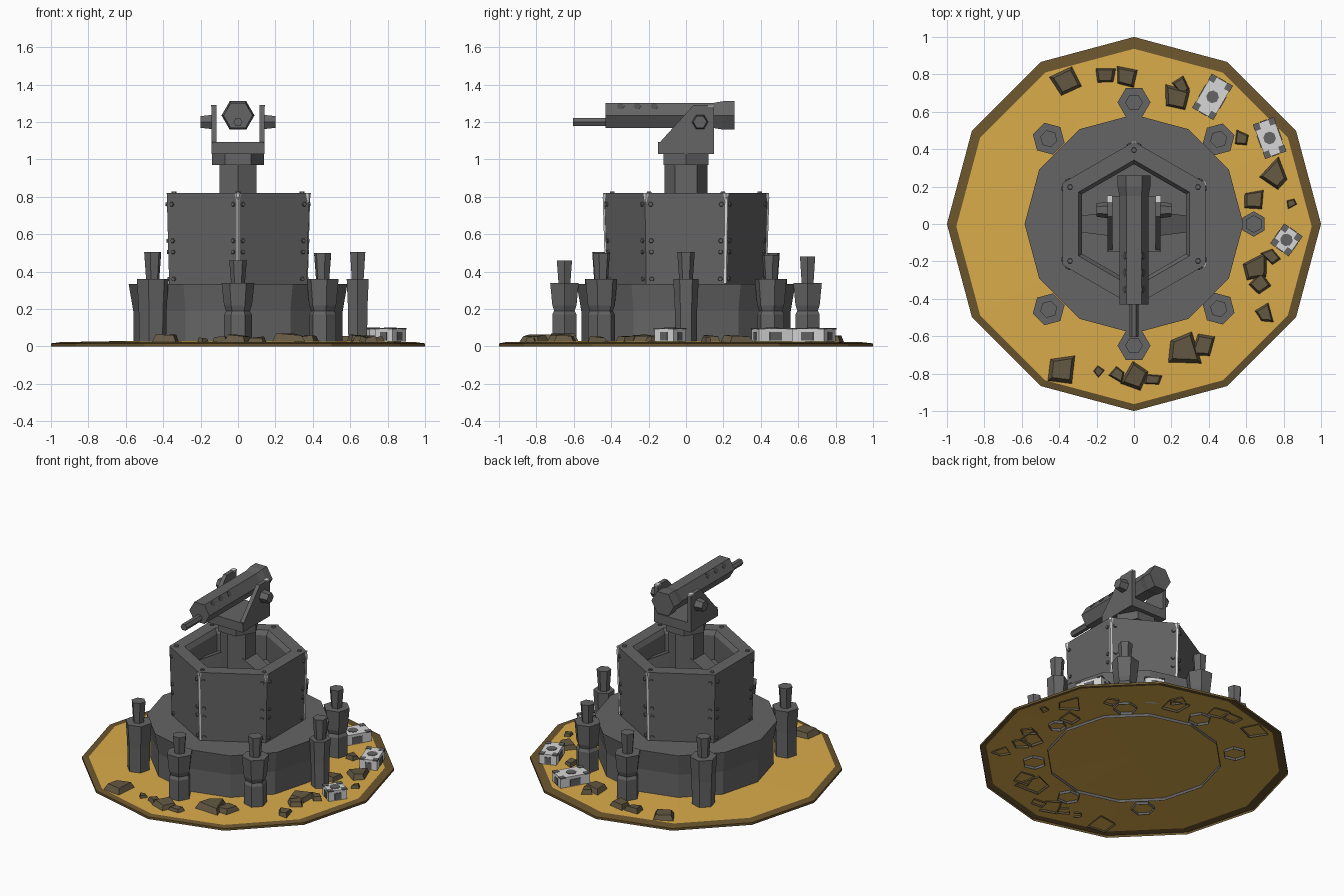
import bpy, bmesh, math, random
from math import sin, cos, pi, radians
from mathutils import Matrix, Vector

if "Cube" in bpy.data.objects:
    bpy.data.objects.remove(bpy.data.objects["Cube"])

random.seed(4)


def mat(name, r, g, b):
    m = bpy.data.materials.new(name)
    m.diffuse_color = (r, g, b, 1)
    m.use_nodes = True
    m.node_tree.nodes["Principled BSDF"].inputs["Base Color"].default_value = m.diffuse_color
    return m


STEEL = mat("steel_grey", 0.128, 0.128, 0.128)
DARK = mat("dark_grey", 0.08, 0.08, 0.08)
SAND = mat("sand", 0.70, 0.41, 0.07)
SOIL = mat("soil_brown", 0.145, 0.09, 0.027)
ROCK = mat("rock_brown", 0.125, 0.097, 0.055)
WHITE = mat("worn_white", 0.68, 0.68, 0.68)


def finish(name, bm, *mats):
    bmesh.ops.recalc_face_normals(bm, faces=bm.faces[:])
    me = bpy.data.meshes.new(name)
    bm.to_mesh(me)
    bm.free()
    for m in mats:
        me.materials.append(m)
    ob = bpy.data.objects.new(name, me)
    bpy.context.collection.objects.link(ob)
    return ob


def skin(bm, a, b):
    """Band of quads between two equal vertex loops."""
    for i in range(len(a)):
        j = (i + 1) % len(a)
        bm.faces.new((a[i], a[j], b[j], b[i]))


def loft(name, rings, n, m, phase=0.0, mtx=Matrix(), bottom=True):
    """Stack of n-sided rings (radius, height), capped at the ends."""
    bm = bmesh.new()
    loops = [[bm.verts.new(mtx @ Vector((r * cos(phase + 2 * pi * i / n),
                                         r * sin(phase + 2 * pi * i / n), z)))
              for i in range(n)] for r, z in rings]
    for a, b in zip(loops, loops[1:]):
        skin(bm, a, b)
    if bottom:
        bm.faces.new(loops[0])
    bm.faces.new(loops[-1])
    return finish(name, bm, m)


def rod(name, p, q, r1, r2, n, m, phase=0.0):
    p, q = Vector(p), Vector(q)
    d = q - p
    mtx = Matrix.Translation(p) @ d.to_track_quat('Z', 'Y').to_matrix().to_4x4()
    return loft(name, [(r1, 0), (r2, d.length)], n, m, phase, mtx)


def prism(name, a, b, m):
    """Solid between two matching outlines."""
    bm = bmesh.new()
    a = [bm.verts.new(v) for v in a]
    b = [bm.verts.new(v) for v in b]
    skin(bm, a, b)
    bm.faces.new(a)
    bm.faces.new(b)
    return finish(name, bm, m)


def box(name, c, s, m, mtx=Matrix()):
    bm = bmesh.new()
    bmesh.ops.create_cube(bm, size=1)
    bm.transform(mtx @ Matrix.Translation(c) @ Matrix.Diagonal((*s, 1)))
    return finish(name, bm, m)


def polar(r, a, z):
    return Vector((r * cos(a), r * sin(a), z))


# Ground: open-bottomed shallow sand cone with a brown rim
disc = loft("ground_disc", [(1, 0), (1, 0.016), (0.95, 0.023), (0.5, 0.031), (0.02, 0.036)],
            12, SOIL, bottom=False)
disc.data.materials.append(SAND)
for v in disc.data.vertices:
    if v.co.z > 0.02:
        v.co.y -= 0.013
for f in disc.data.polygons:
    if f.center.xy.length < 0.85:
        f.material_index = 1

# Twelve-sided drum
loft("base_drum", [(0.56, 0.01), (0.56, 0.19), (0.585, 0.335)], 12, STEEL, bottom=False)

# Hollow six-sided tower with a sunken floor
loft("tower", [(0.425, 0.33), (0.44, 0.82), (0.342, 0.82), (0.32, 0.79), (0.32, 0.62)],
     6, STEEL, pi / 2)


def corner_r(z):
    return 0.425 + (z - 0.33) / 0.49 * 0.015


for k in range(6):
    a = pi / 2 + k * pi / 3
    deg = (90 + 60 * k) % 360
    # Rivets either side of each tower corner, plus one on the rim
    for z in (0.36, 0.505, 0.565, 0.76):
        for s in (1, -1):
            n = polar(1, a + s * pi / 6, 0)
            p = polar(corner_r(z), a, z) + 0.03 * polar(1, a + s * 2 * pi / 3, 0)
            rod("tower_rivet", p - 0.004 * n, p + 0.008 * n, 0.014, 0.011, 6, STEEL)
    rod("rim_rivet", polar(0.395, a, 0.815), polar(0.395, a, 0.828), 0.016, 0.013, 6, STEEL)
    # Worn white corner seams
    if deg in (90, 270, 30):
        rod("worn_seam", polar(corner_r(0.34) - 0.003, a, 0.34),
            polar(corner_r(0.8) - 0.003, a, 0.8), 0.009, 0.009, 4, WHITE)
    if deg in (90, 270, 30, 330):
        rod("worn_corner", polar(corner_r(0.77) - 0.006, a, 0.77),
            polar(corner_r(0.815) - 0.013, a, 0.817), 0.008, 0.02, 6, WHITE)

# Pedestal, gussets and turntable
loft("pedestal", [(0.115, 0.6), (0.115, 0.97)], 6, STEEL, pi / 2)
loft("turntable", [(0.14, 0.97), (0.14, 1.03)], 6, STEEL)
for s in (1, -1):
    foot = [(0.08, 0.07), (0.28, 0.045), (0.28, -0.045), (0.08, -0.07)]
    prism("pedestal_gusset", [(s * x, y, 0.6) for x, y in foot],
          [(s * x, y, 0.8 if x < 0.1 else 0.68) for x, y in foot], STEEL)

# Forked gun cradle
box("cradle_base", (0, 0, 1.06), (0.28, 0.3, 0.065), STEEL)
arm = [(-0.15, 1.03), (-0.15, 1.08), (0.04, 1.29), (0.15, 1.29), (0.15, 1.03)]
for s in (1, -1):
    prism("cradle_arm", [(s * 0.115, y, z) for y, z in arm],
          [(s * 0.143, y, z) for y, z in arm], STEEL)
    rod("pivot_bolt", (s * 0.14, 0.075, 1.2), (s * 0.2, 0.075, 1.2), 0.044, 0.036, 6, STEEL)
    box("worn_arm_tip", (s * 0.129, 0.135, 1.288), (0.03, 0.034, 0.008), WHITE)

# Gun body, rear collar, muzzle and cooling slots
along = Matrix.Translation((0, 0, 1.235)) @ Matrix.Rotation(pi / 2, 4, 'X')
loft("gun_body", [(0.088, -0.26), (0.088, -0.2), (0.078, -0.15), (0.078, 0.43)],
     6, STEEL, 0, along)
rod("gun_muzzle", (0, -0.42, 1.2), (0, -0.605, 1.2), 0.024, 0.024, 6, STEEL)
for y in (-0.35, -0.26, -0.17):
    for s in (1, -1):
        n = Vector((s * cos(pi / 6), 0, 0.5))
        p = Vector((s * 0.05, y, 1.235 + 0.049))
        rod("cooling_slot", p - 0.004 * n, p + 0.002 * n, 0.02, 0.02, 6, DARK)

# Posts around the drum (angle, radius, top of post, top of stub, waisted)
posts = [(90, 0.65, 0.34, 0.48, True), (45, 0.64, 0.36, 0.49, True),
         (0, 0.64, 0.36, 0.505, False), (-45, 0.64, 0.36, 0.5, True),
         (-90, 0.65, 0.34, 0.46, True), (-135, 0.645, 0.36, 0.505, False),
         (135, 0.645, 0.36, 0.5, False)]
for deg, r, top, stub, waist in posts:
    at = Matrix.Translation(polar(r, radians(deg), 0))
    big = 0.068 if deg == 0 else 0.088
    rings = [(big * 0.85, 0.01), (big * 0.85, 0.17), (big * 0.72, 0.19), (big * 0.85, 0.22),
             (big, top)] if waist else [(big * 0.85, 0.01), (big * 0.88, 0.2), (big, top)]
    loft("post", rings, 6, STEEL, radians(deg + 90), at, bottom=False)
    loft("post_stub", [(0.036, top - 0.01), (0.047, stub)], 6, STEEL, radians(deg + 90), at)

# Flat rubble chunks (x, y, size)
rocks = [(-.36, .77, .09), (-.16, .8, .07), (-.05, .79, .075), (.23, .67, .1), (.25, .74, .065),
         (.57, .46, .06), (.75, .27, .09), (.65, .14, .085), (.84, .11, .04),
         (.65, -.23, .1), (.73, -.17, .055), (.67, -.31, .065), (.7, -.48, .06),
         (.27, -.66, .12), (.37, -.65, .085), (.01, -.81, .095), (-.09, -.8, .055),
         (.1, -.83, .055), (-.19, -.79, .04), (-.38, -.77, .1)]
for x, y, s in rocks:
    t = random.uniform(0, 2 * pi)
    angs = [t + i * pi / 2 + random.uniform(-0.35, 0.35) for i in range(4)]
    rad = [s * random.uniform(0.75, 1.15) for _ in range(4)]
    h = 0.038 + 0.24 * s
    bm = bmesh.new()
    a = [bm.verts.new(Vector((x, y, 0.014)) + polar(r, g, 0)) for r, g in zip(rad, angs)]
    b = [bm.verts.new(Vector((x, y, h)) + polar(r * 0.7, g, random.uniform(-.008, .004)))
         for r, g in zip(rad, angs)]
    skin(bm, a, b)
    bm.faces.new(b)
    finish("rubble", bm, ROCK)

# White crates with grey corner patches and centre plates (x, y, width, length, turn)
for x, y, w, l, turn in [(.42, .68, .125, .205, -30), (.725, .46, .115, .19, 20),
                         (.815, -.085, .115, .125, -35)]:
    at = Matrix.Translation((x, y, 0)) @ Matrix.Rotation(radians(turn), 4, 'Z')
    box("crate", (0, 0, 0.062), (w, l, 0.07), WHITE, at)
    for s in (1, -1):
        for t in (1, -1):
            box("crate_corner_patch", (s * (w / 2 - 0.014), t * (l / 2 - 0.016), 0.095),
                (0.034, 0.038, 0.009), STEEL, at)
        box("crate_side_plate", (s * w / 2, 0, 0.055), (0.008, l * 0.36, 0.045), STEEL, at)
        box("crate_end_plate", (0, s * l / 2, 0.055), (w * 0.36, 0.008, 0.045), STEEL, at)
    loft("crate_top_plate", [(0.034, 0.092), (0.034, 0.1)], 8, STEEL, pi / 8, at)
